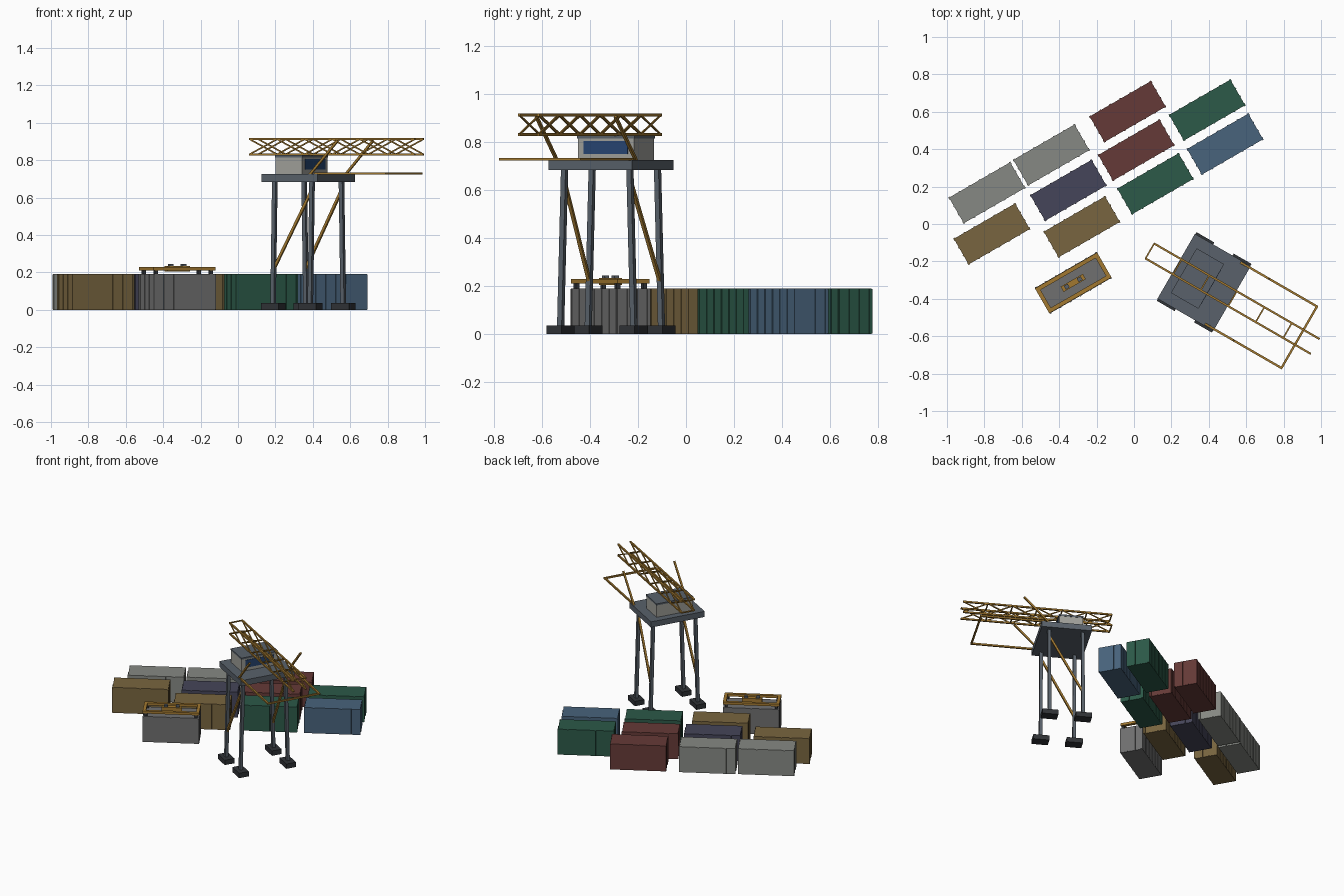
import bpy, bmesh, math
from mathutils import Matrix, Vector

if "Cube" in bpy.data.objects:
    bpy.data.objects.remove(bpy.data.objects["Cube"])

def mat(name, rgb):
    m = bpy.data.materials.new(name)
    m.diffuse_color = (*rgb, 1)
    m.use_nodes = True
    m.node_tree.nodes["Principled BSDF"].inputs["Base Color"].default_value = m.diffuse_color
    return m

OCHRE = mat("ochre_steel", (0.36, 0.19, 0.03))
SLATE = mat("slate_steel", (0.10, 0.12, 0.145))
DARK = mat("dark_iron", (0.03, 0.033, 0.038))
PALE = mat("cabin_grey", (0.36, 0.36, 0.33))
GLASS = mat("glass_blue", (0.02, 0.06, 0.17))

def box(bm, c, s):
    bmesh.ops.create_cube(bm, size=1, matrix=Matrix.Translation(c) @ Matrix.Diagonal((*s, 1)))

def beam(bm, p, q, t):
    p, q = Vector(p), Vector(q)
    d = q - p
    rot = d.to_track_quat('Z', 'Y').to_matrix().to_4x4()
    bmesh.ops.create_cube(bm, size=1, matrix=Matrix.Translation((p + q) / 2) @ rot
                          @ Matrix.Diagonal((t, t, d.length, 1)))

def make(name, frame, material, build):
    bm = bmesh.new()
    build(bm)
    me = bpy.data.meshes.new(name)
    bm.to_mesh(me)
    bm.free()
    me.materials.append(material)
    ob = bpy.data.objects.new(name, me)
    ob.matrix_world = frame
    bpy.context.collection.objects.link(ob)

def frame(x, y, deg):
    return Matrix.Translation((x, y, 0)) @ Matrix.Rotation(math.radians(deg), 4, 'Z')

# Containers: core box, roof rim, side and end ribs
L, W, H = 0.384, 0.164, 0.19
def container(bm):
    box(bm, (0, 0, H / 2), (L - 0.006, W - 0.006, H))
    for s in (-1, 1):
        for i in range(7):
            box(bm, (-0.186 + 0.062 * i, s * (W / 2 - 0.003), H / 2), (0.010, 0.006, H - 0.004))
        for i in range(4):
            box(bm, (s * (L / 2 - 0.003), -0.072 + 0.048 * i, H / 2), (0.006, 0.010, H - 0.004))

colours = {
    "grey": (0.24, 0.25, 0.23), "red": (0.13, 0.042, 0.038), "green": (0.025, 0.10, 0.065),
    "blue": (0.065, 0.125, 0.20), "navy": (0.06, 0.06, 0.10), "ochre": (0.19, 0.13, 0.05),
    "dark_grey": (0.16, 0.16, 0.16)}
paint = {k: mat(k + "_paint", v) for k, v in colours.items()}
stack = [("grey", -0.786, 0.167), ("grey", -0.442, 0.369), ("red", -0.034, 0.601),
         ("green", 0.391, 0.609), ("blue", 0.487, 0.427), ("red", 0.012, 0.395),
         ("navy", -0.351, 0.18), ("green", 0.114, 0.215), ("ochre", -0.76, -0.053),
         ("ochre", -0.279, -0.015), ("dark_grey", -0.325, -0.315)]
for i, (c, x, y) in enumerate(stack):
    make(f"container_{i + 1}_{c}", frame(x, y, 30), paint[c], container)

# Lifting spreader on the loose container
SP = frame(-0.325, -0.315, 30)
def spreader(bm):
    for s in (-1, 1):
        box(bm, (0, s * 0.066, 0.22), (0.384, 0.022, 0.018))
        box(bm, (s * 0.181, 0, 0.22), (0.022, 0.132, 0.018))
    box(bm, (0, 0, 0.219), (0.137, 0.032, 0.03))
def spreader_feet(bm):
    for a in (-1, 1):
        for b in (-1, 1):
            box(bm, (a * 0.17, b * 0.064, 0.20), (0.018, 0.018, 0.024))
def spreader_lugs(bm):
    for a in (-1, 1):
        box(bm, (a * 0.04, 0, 0.239), (0.024, 0.022, 0.012))
make("spreader_frame", SP, OCHRE, spreader)
make("spreader_feet", SP, DARK, spreader_feet)
make("spreader_lugs", SP, SLATE, spreader_lugs)

# Crane: local x runs along the boom
CR = frame(0.375, -0.312, -30)
signs = [(a, b) for a in (-1, 1) for b in (-1, 1)]

def feet(bm):
    for a, b in signs:
        box(bm, (a * 0.115, b * 0.176, 0.018), (0.11, 0.072, 0.036))
def legs(bm):
    for a, b in signs:
        beam(bm, (a * 0.115, b * 0.176, 0.03), (a * 0.115, b * 0.157, 0.69), 0.022)
def leg_braces(bm):
    for b in (-1, 1):
        beam(bm, (-0.115, b * 0.170, 0.215), (0.115, b * 0.159, 0.64), 0.014)
make("crane_feet", CR, DARK, feet)
make("crane_legs", CR, SLATE, legs)
make("leg_braces", CR, OCHRE, leg_braces)
make("platform", CR, SLATE, lambda bm: box(bm, (0, 0, 0.704), (0.345, 0.40, 0.042)))

# Cabin with window and roof
make("cabin", CR, PALE, lambda bm: box(bm, (-0.041, 0, 0.77), (0.164, 0.27, 0.092)))
make("cabin_window", CR, GLASS, lambda bm: box(bm, (0.041, 0, 0.777), (0.008, 0.212, 0.056)))
make("cabin_roof", CR, SLATE, lambda bm: box(bm, (-0.041, 0, 0.821), (0.17, 0.275, 0.012)))

# Lattice boom: two laced sides joined by cross ties
A0, A1, N, Z0, Z1 = -0.335, 0.685, 6, 0.831, 0.912
def boom(bm):
    step = (A1 - A0) / N
    for b in (-0.046, 0.046):
        for z in (Z0, Z1):
            beam(bm, (A0, b, z), (A1, b, z), 0.011)
        for i in range(N):
            p, q = A0 + i * step, A0 + (i + 1) * step
            beam(bm, (p, b, Z0), (q, b, Z1), 0.007)
            beam(bm, (p, b, Z1), (q, b, Z0), 0.007)
    for i in range(N):
        a = A0 + i * step
        for z in (Z0, Z1):
            beam(bm, (a, -0.046, z), (a, 0.046, z), 0.008)
make("lattice_boom", CR, OCHRE, boom)

# Low outrigger frame and its slanted stays
def outrigger(bm):
    for b in (-1, 1):
        beam(bm, (0.15, b * 0.19, 0.728), (0.592, b * 0.19, 0.728), 0.012)
    beam(bm, (0.587, -0.19, 0.728), (0.587, 0.19, 0.728), 0.012)
def stays(bm):
    for b in (-1, 1):
        beam(bm, (0.12, b * 0.19, 0.722), (0.292, b * 0.19, 0.905), 0.012)
make("outrigger_frame", CR, OCHRE, outrigger)
make("boom_stays", CR, OCHRE, stays)
